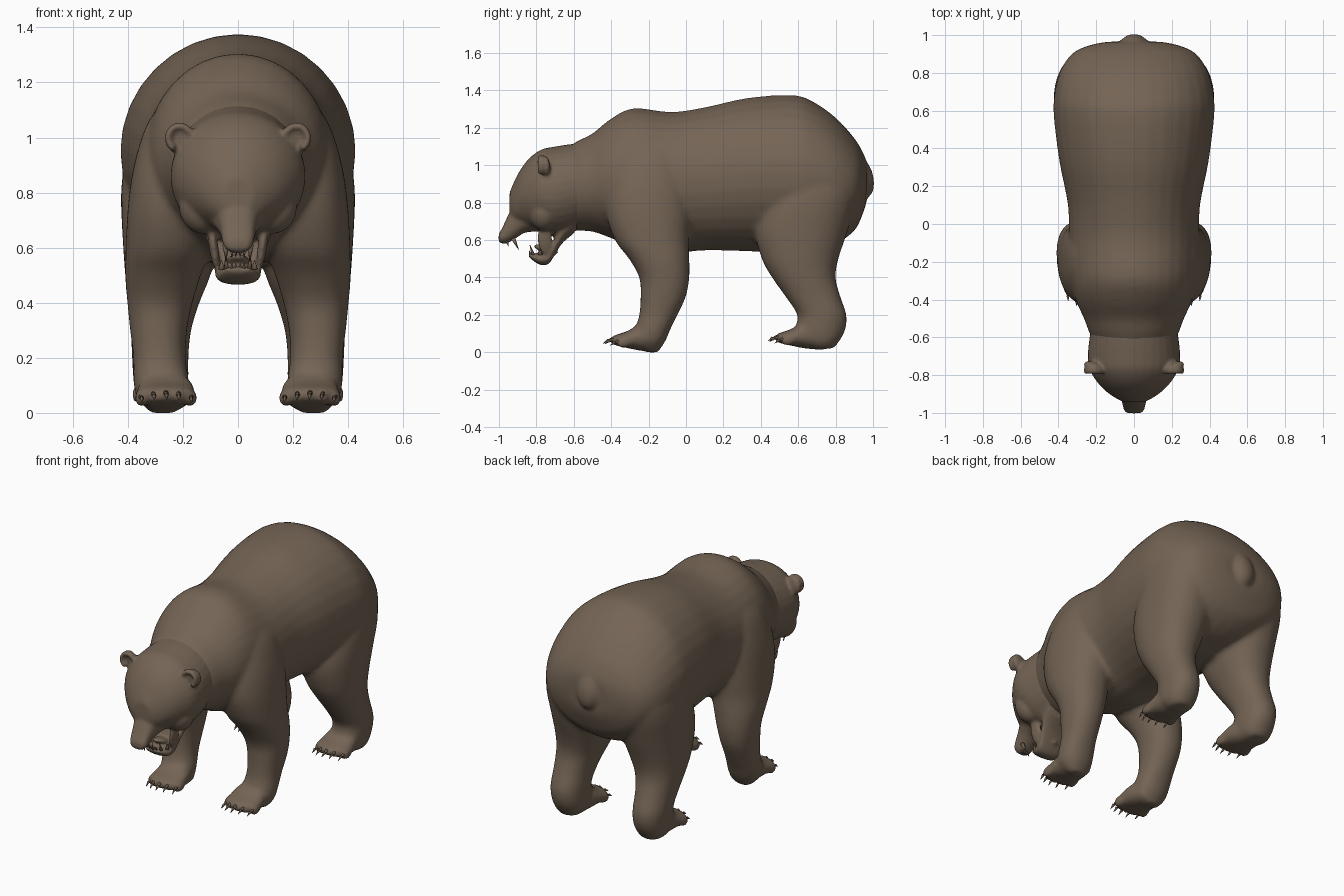
import bpy, bmesh, math
from mathutils import Vector, Matrix

fur = bpy.data.materials.new("brown_fur")
fur.diffuse_color = (0.175, 0.128, 0.09, 1)
N = 32


def catmull(rows, steps=4):
    """Smoothly interpolate cross-section rows."""
    out = []
    for i in range(len(rows) - 1):
        p = [rows[max(0, min(len(rows) - 1, i + k))] for k in (-1, 0, 1, 2)]
        for s in range(steps):
            t = s / steps
            out.append([0.5 * (2 * b + (c - a) * t + (2 * a - 5 * b + 4 * c - d) * t * t
                               + (3 * b - a - 3 * c + d) * t ** 3) for a, b, c, d in zip(*p)])
    return out + [list(rows[-1])]


def loft(bm, rows, axis, power=2.0, mirror=False):
    """Rows along y: (y, z top, z bottom, half width, x centre); along z: (z, y0, y1, x0, x1)."""
    for sx in ((1, -1) if mirror else (1,)):
        rings = []
        for r in catmull(rows):
            ring = []
            for k in range(N):
                a = 2 * math.pi * k / N
                c, s = math.cos(a), math.sin(a)
                c = math.copysign(abs(c) ** (2 / power), c)
                s = math.copysign(abs(s) ** (2 / power), s)
                if axis == 'y':
                    x0 = r[4] if len(r) > 4 else 0
                    co = (x0 + r[3] * c, r[0], (r[1] + r[2]) / 2 + (r[1] - r[2]) / 2 * s)
                else:
                    co = ((r[3] + r[4]) / 2 + (r[4] - r[3]) / 2 * c,
                          (r[1] + r[2]) / 2 + (r[2] - r[1]) / 2 * s, r[0])
                ring.append(bm.verts.new((co[0] * sx, co[1], co[2])))
            rings.append(ring)
        faces = [bm.faces.new(rings[0]), bm.faces.new(rings[-1][::-1])]
        for a, b in zip(rings, rings[1:]):
            faces += [bm.faces.new((a[k], b[k], b[(k + 1) % N], a[(k + 1) % N])) for k in range(N)]
        bmesh.ops.recalc_face_normals(bm, faces=faces)


def blob(bm, loc, size, rot=(0, 0, 0), mirror=False):
    for sx in ((1, -1) if mirror else (1,)):
        m = (Matrix.Translation((loc[0] * sx, loc[1], loc[2]))
             @ Matrix.Rotation(rot[2] * sx, 4, 'Z') @ Matrix.Rotation(rot[1] * sx, 4, 'Y')
             @ Matrix.Rotation(rot[0], 4, 'X') @ Matrix.Diagonal((*size, 1)))
        bmesh.ops.create_uvsphere(bm, u_segments=20, v_segments=12, radius=1, matrix=m)


def spike(bm, base, tip, r):
    """Pointed claw or tooth, mirrored to both sides."""
    for sx in (1, -1):
        a = Vector((base[0] * sx, base[1], base[2]))
        b = Vector((tip[0] * sx, tip[1], tip[2]))
        m = Matrix.Translation((a + b) / 2) @ (b - a).to_track_quat('Z', 'Y').to_matrix().to_4x4()
        bmesh.ops.create_cone(bm, cap_ends=True, segments=8, radius1=r, radius2=r * 0.12,
                              depth=(b - a).length, matrix=m)


def finish(bm, name, voxel=None, smooth=6):
    me = bpy.data.meshes.new(name)
    bm.to_mesh(me)
    bm.free()
    ob = bpy.data.objects.new(name, me)
    bpy.context.collection.objects.link(ob)
    me.materials.append(fur)
    me.polygons.foreach_set("use_smooth", [True] * len(me.polygons))
    if voxel:
        rm = ob.modifiers.new("merge", 'REMESH')
        rm.mode, rm.voxel_size, rm.use_smooth_shade = 'VOXEL', voxel, True
        sm = ob.modifiers.new("soften", 'SMOOTH')
        sm.factor, sm.iterations = 0.5, smooth
    return ob


body = bmesh.new()
# torso and neck
loft(body, [(-0.66, 1.08, 0.66, 0.19), (-0.58, 1.13, 0.65, 0.235), (-0.5, 1.17, 0.645, 0.265),
            (-0.4, 1.25, 0.61, 0.31), (-0.28, 1.305, 0.56, 0.335), (-0.08, 1.285, 0.53, 0.345),
            (0.1, 1.31, 0.545, 0.35), (0.33, 1.36, 0.54, 0.395), (0.57, 1.375, 0.53, 0.425),
            (0.68, 1.34, 0.55, 0.422), (0.8, 1.255, 0.58, 0.395), (0.9, 1.145, 0.65, 0.33),
            (0.945, 1.07, 0.74, 0.24), (0.965, 1.02, 0.8, 0.14)], 'y')
# tail stub
blob(body, (0, 0.945, 0.935), (0.075, 0.058, 0.11), (0.25, 0, 0))
# hind legs
loft(body, [(1.02, 0.55, 0.85, 0.12, 0.37), (0.92, 0.47, 0.905, 0.08, 0.408),
            (0.8, 0.41, 0.905, 0.05, 0.425), (0.65, 0.37, 0.865, 0.06, 0.42),
            (0.5, 0.405, 0.815, 0.10, 0.41), (0.4, 0.46, 0.80, 0.14, 0.40),
            (0.3, 0.53, 0.825, 0.17, 0.39), (0.2, 0.595, 0.858, 0.18, 0.385),
            (0.12, 0.585, 0.852, 0.18, 0.38), (0.06, 0.61, 0.82, 0.19, 0.37),
            (0.02, 0.67, 0.79, 0.22, 0.34)], 'z', 2.2, True)
# front legs and shoulders
loft(body, [(1.16, -0.30, -0.08, 0.10, 0.25), (1.05, -0.36, -0.02, 0.10, 0.33),
            (0.9, -0.42, 0.02, 0.08, 0.378), (0.75, -0.43, 0.025, 0.08, 0.4),
            (0.6, -0.38, 0.015, 0.10, 0.408), (0.5, -0.305, 0.018, 0.135, 0.41),
            (0.4, -0.25, 0.018, 0.165, 0.402), (0.3, -0.243, 0.0, 0.185, 0.392),
            (0.2, -0.25, -0.045, 0.19, 0.38), (0.13, -0.27, -0.08, 0.18, 0.38),
            (0.06, -0.28, -0.11, 0.18, 0.37), (0.0, -0.21, -0.15, 0.23, 0.32)], 'z', 2.2, True)
# paws with toes, front then hind
claws = bmesh.new()
for y0, zs, cx in ((-0.38, 0.0, 0.262), (0.50, 0.012, 0.272)):
    loft(body, [(y0 + 0.23, 0.13 + zs, 0.0 + zs, 0.075, cx), (y0 + 0.14, 0.15 + zs, 0.008 + zs, 0.10, cx),
                (y0 + 0.07, 0.115 + zs, 0.022 + zs, 0.108, cx), (y0 + 0.01, 0.095 + zs, 0.035 + zs, 0.10, cx)],
         'y', 2.3, True)
    for i in range(5):
        u = i - 2
        x, y, z = cx + u * 0.045, y0 + 0.012 + 0.009 * u * u, 0.066 + zs - 0.003 * u * u
        blob(body, (x, y, z), (0.026, 0.043, 0.032), (0.15, 0, 0), True)
        spike(claws, (x, y - 0.025, z + 0.004), (x - 0.002, y - 0.055, z - 0.002), 0.012)
        spike(claws, (x - 0.002, y - 0.048, z), (x - 0.004, y - 0.075, z - 0.018), 0.008)
finish(claws, "claws")
finish(body, "body", 0.014, 8)

head = bmesh.new()
# skull
loft(head, [(-0.5, 1.12, 0.70, 0.22), (-0.6, 1.115, 0.645, 0.235), (-0.7, 1.10, 0.62, 0.245),
            (-0.77, 1.085, 0.64, 0.235), (-0.83, 1.045, 0.655, 0.20), (-0.88, 0.985, 0.675, 0.155),
            (-0.92, 0.91, 0.69, 0.10), (-0.943, 0.855, 0.72, 0.055)], 'y')
# muzzle
loft(head, [(-0.80, 0.92, 0.645, 0.13), (-0.86, 0.86, 0.64, 0.105), (-0.91, 0.805, 0.61, 0.075),
            (-0.95, 0.735, 0.585, 0.062), (-0.98, 0.67, 0.58, 0.056), (-1.0, 0.635, 0.59, 0.042)], 'y', 2.3)
# nose pad
blob(head, (0, -0.982, 0.613), (0.046, 0.022, 0.028))
# brows and cheeks
blob(head, (0.095, -0.875, 0.805), (0.055, 0.03, 0.018), (0, 0.3, 0.5), True)
blob(head, (0.125, -0.76, 0.75), (0.09, 0.08, 0.10), (0, 0, 0), True)
# lower jaw
loft(head, [(-0.60, 0.80, 0.635, 0.14), (-0.66, 0.72, 0.585, 0.12), (-0.70, 0.62, 0.525, 0.098),
            (-0.735, 0.545, 0.472, 0.085), (-0.78, 0.53, 0.468, 0.077), (-0.82, 0.53, 0.492, 0.062),
            (-0.842, 0.532, 0.512, 0.04)], 'y', 2.3)
# mouth corners
blob(head, (0.088, -0.755, 0.60), (0.017, 0.04, 0.085), (0.1, 0.15, 0), True)
# tongue
blob(head, (0, -0.75, 0.55), (0.045, 0.07, 0.018), (-0.3, 0, 0))
# ears: outer shell with a raised rim around a shallow hollow
blob(head, (0.212, -0.752, 0.995), (0.056, 0.024, 0.058), (0.1, 0.5, 0.25), True)
for k in range(9):
    a = math.radians(-50 + k * 25)
    blob(head, (0.212 + 0.042 * math.cos(a), -0.775, 0.998 + 0.044 * math.sin(a)),
         (0.014, 0.022, 0.014), (0, 0, 0), True)
finish(head, "head", 0.009, 6)

# eyes
eyes = bmesh.new()
blob(eyes, (0.098, -0.888, 0.772), (0.019, 0.016, 0.012), (0, 0.2, 0.5), True)
finish(eyes, "eyes")

# teeth: canines, then small front teeth
teeth = bmesh.new()
spike(teeth, (0.045, -0.925, 0.61), (0.043, -0.895, 0.55), 0.012)
spike(teeth, (0.042, -0.815, 0.515), (0.044, -0.835, 0.575), 0.011)
for x in (0.008, 0.022):
    spike(teeth, (x, -0.955, 0.595), (x, -0.95, 0.565), 0.008)
    spike(teeth, (x, -0.83, 0.52), (x, -0.84, 0.545), 0.008)
for i in range(3):
    spike(teeth, (0.06, -0.78 + i * 0.022, 0.52), (0.06, -0.78 + i * 0.022, 0.555), 0.012)
finish(teeth, "teeth")
